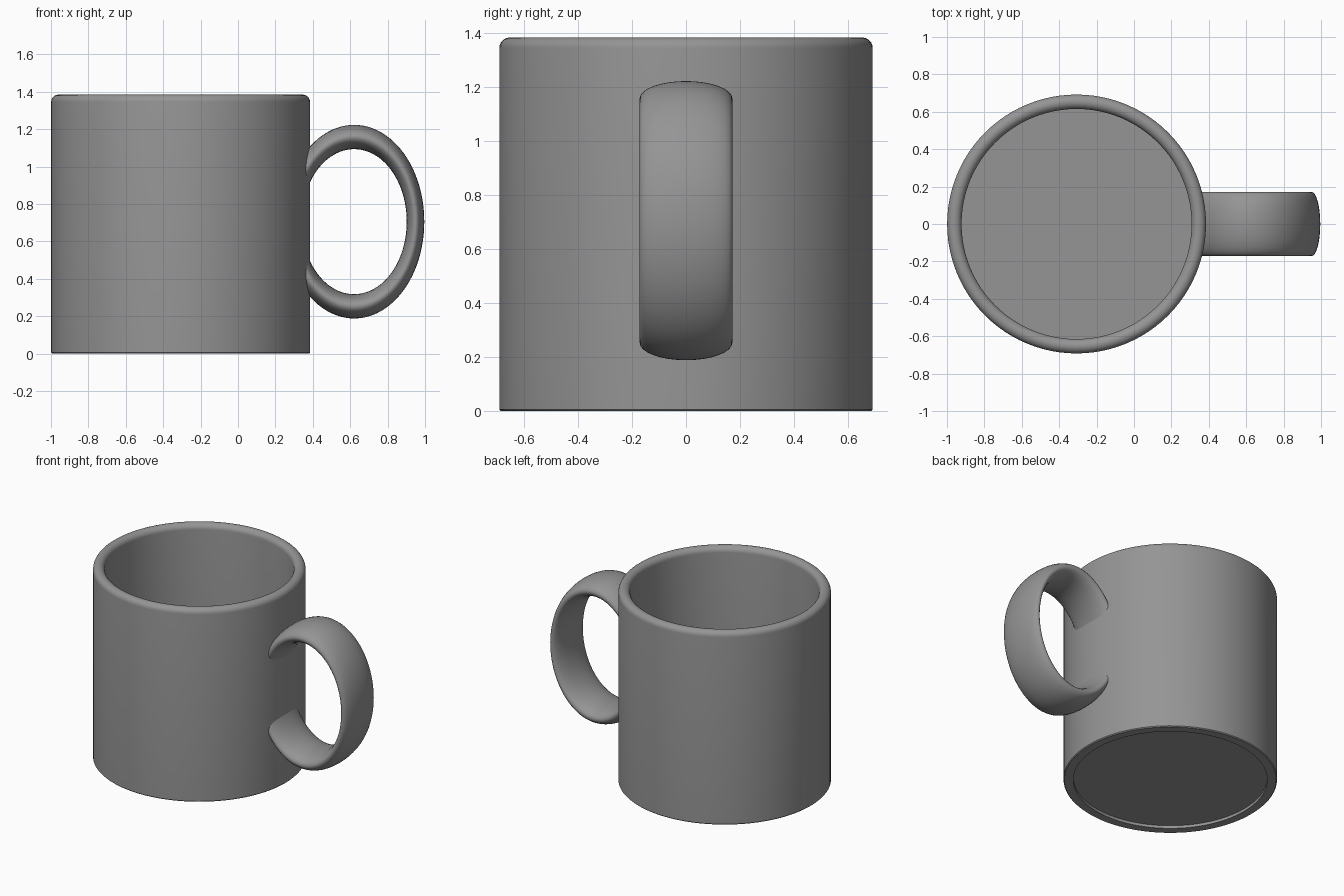
import bpy, bmesh, math
from mathutils import Vector

if "Cube" in bpy.data.objects:
    bpy.data.objects.remove(bpy.data.objects["Cube"])

SEG = 96
BODY_X = -0.307
grey = bpy.data.materials.new("mid_grey")
grey.diffuse_color = (0.30, 0.30, 0.30, 1)
grey.use_nodes = True
grey.node_tree.nodes["Principled BSDF"].inputs["Base Color"].default_value = grey.diffuse_color


def finish(name, bm, angle):
    bmesh.ops.recalc_face_normals(bm, faces=bm.faces)
    me = bpy.data.meshes.new(name)
    bm.to_mesh(me)
    bm.free()
    ob = bpy.data.objects.new(name, me)
    bpy.context.collection.objects.link(ob)
    me.materials.append(grey)
    bpy.ops.object.select_all(action='DESELECT')
    ob.select_set(True)
    bpy.context.view_layer.objects.active = ob
    bpy.ops.object.shade_smooth_by_angle(angle=math.radians(angle))
    return ob


# Mug body: recessed base, straight wall, rounded lip and inner floor, as one lathe profile
R, R_IN, TOP, FLOOR = 0.692, 0.615, 1.385, 0.08
lip = (R - R_IN) / 2
profile = [(0, 0.02), (0.628, 0.02), (0.628, 0), (R - 0.006, 0), (R, 0.006)]
for i in range(13):
    a = math.pi * i / 12
    profile.append((R - lip + lip * math.cos(a), TOP - lip + lip * math.sin(a)))
profile += [(R_IN, FLOOR), (0, FLOOR)]

bm = bmesh.new()
verts = [bm.verts.new((r, 0, z)) for r, z in profile]
edges = [bm.edges.new(pair) for pair in zip(verts, verts[1:])]
bmesh.ops.spin(bm, geom=verts + edges, cent=(0, 0, 0), axis=(0, 0, 1),
               angle=2 * math.pi, steps=SEG)
bmesh.ops.remove_doubles(bm, verts=bm.verts, dist=1e-5)
finish("mug_body", bm, 35).location.x = BODY_X

# Handle: upright oval ring with a wide, flat oval section, trimmed inside the wall
CX, CZ, RING, STRETCH = 0.621, 0.706, 0.328, 1.38
THICK, WIDTH, SIDES = 0.047, 0.172, 32
bm = bmesh.new()
rings = []
for i in range(SEG):
    a = 2 * math.pi * i / SEG
    ring = []
    for j in range(SIDES):
        b = 2 * math.pi * j / SIDES
        r = RING + THICK * math.cos(b)
        ring.append(bm.verts.new((CX + r * math.cos(a), WIDTH * math.sin(b),
                                  CZ + STRETCH * r * math.sin(a))))
    rings.append(ring)
for i in range(SEG):
    p, q = rings[i], rings[(i + 1) % SEG]
    for j in range(SIDES):
        k = (j + 1) % SIDES
        bm.faces.new((p[j], p[k], q[k], q[j]))
bmesh.ops.bisect_plane(bm, geom=bm.verts[:] + bm.edges[:] + bm.faces[:],
                       plane_co=Vector((0.335, 0, 0)), plane_no=Vector((1, 0, 0)),
                       clear_inner=True)
bmesh.ops.holes_fill(bm, edges=[e for e in bm.edges if e.is_boundary], sides=0)
finish("handle", bm, 40)
